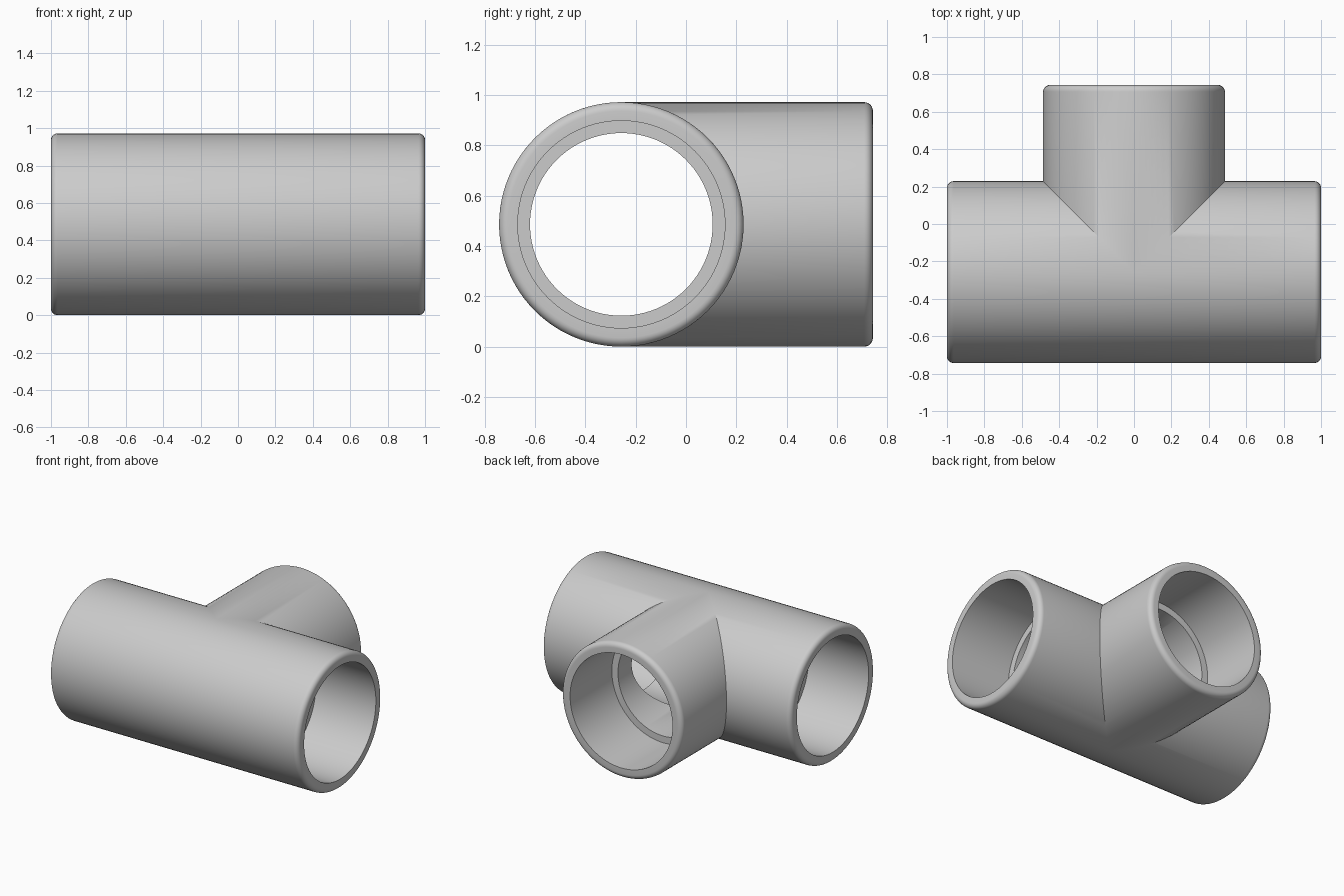
import bpy, bmesh, math

if "Cube" in bpy.data.objects:
    bpy.data.objects.remove(bpy.data.objects["Cube"], do_unlink=True)

SEGMENTS = 96
OUTER, SOCKET, BORE = 0.486, 0.412, 0.363   # radii
LENGTH, STEP, FILLET = 1.0, 0.52, 0.035     # distances along each arm
AXIS_Y = -0.257

# Wall section as (distance, radius); None means the mitre between arms
section = [(None, OUTER)]
for i in range(7):
    a = math.radians(15 * i)
    section.append((LENGTH - FILLET + FILLET * math.sin(a),
                    OUTER - FILLET + FILLET * math.cos(a)))
section += [(LENGTH, SOCKET), (STEP, SOCKET), (STEP, BORE), (None, BORE)]


def add_arm(bm, mitre, place):
    """Sweep the wall section round one arm, ending on its mitre."""
    rings = []
    for dist, radius in section:
        ring = []
        for i in range(SEGMENTS):
            a = math.tau * i / SEGMENTS
            side, up = radius * math.cos(a), radius * math.sin(a)
            along = mitre(side) if dist is None else dist
            x, y = place(along, side)
            ring.append(bm.verts.new((x, y + AXIS_Y, up + OUTER)))
        rings.append(ring)
    for r, s in zip(rings, rings[1:]):
        for i in range(SEGMENTS):
            j = (i + 1) % SEGMENTS
            bm.faces.new((r[i], r[j], s[j], s[i]))


# Two run arms and the rear branch, welded along the mitres
bm = bmesh.new()
add_arm(bm, lambda s: max(0, s), lambda d, s: (d, s))
add_arm(bm, lambda s: max(0, s), lambda d, s: (-d, s))
add_arm(bm, abs, lambda d, s: (s, d))
bmesh.ops.remove_doubles(bm, verts=bm.verts[:], dist=0.0001)
bmesh.ops.recalc_face_normals(bm, faces=bm.faces[:])
mesh = bpy.data.meshes.new("pipe_tee")
bm.to_mesh(mesh)
bm.free()

# Plain grey plastic
grey = bpy.data.materials.new("light_grey")
grey.use_nodes = True
colour = (0.6, 0.6, 0.6, 1)
grey.diffuse_color = colour
grey.node_tree.nodes["Principled BSDF"].inputs["Base Color"].default_value = colour
mesh.materials.append(grey)

tee = bpy.data.objects.new("pipe_tee", mesh)
bpy.context.collection.objects.link(tee)
bpy.ops.object.select_all(action="DESELECT")
tee.select_set(True)
bpy.context.view_layer.objects.active = tee
bpy.ops.object.shade_smooth_by_angle(angle=math.radians(30))
